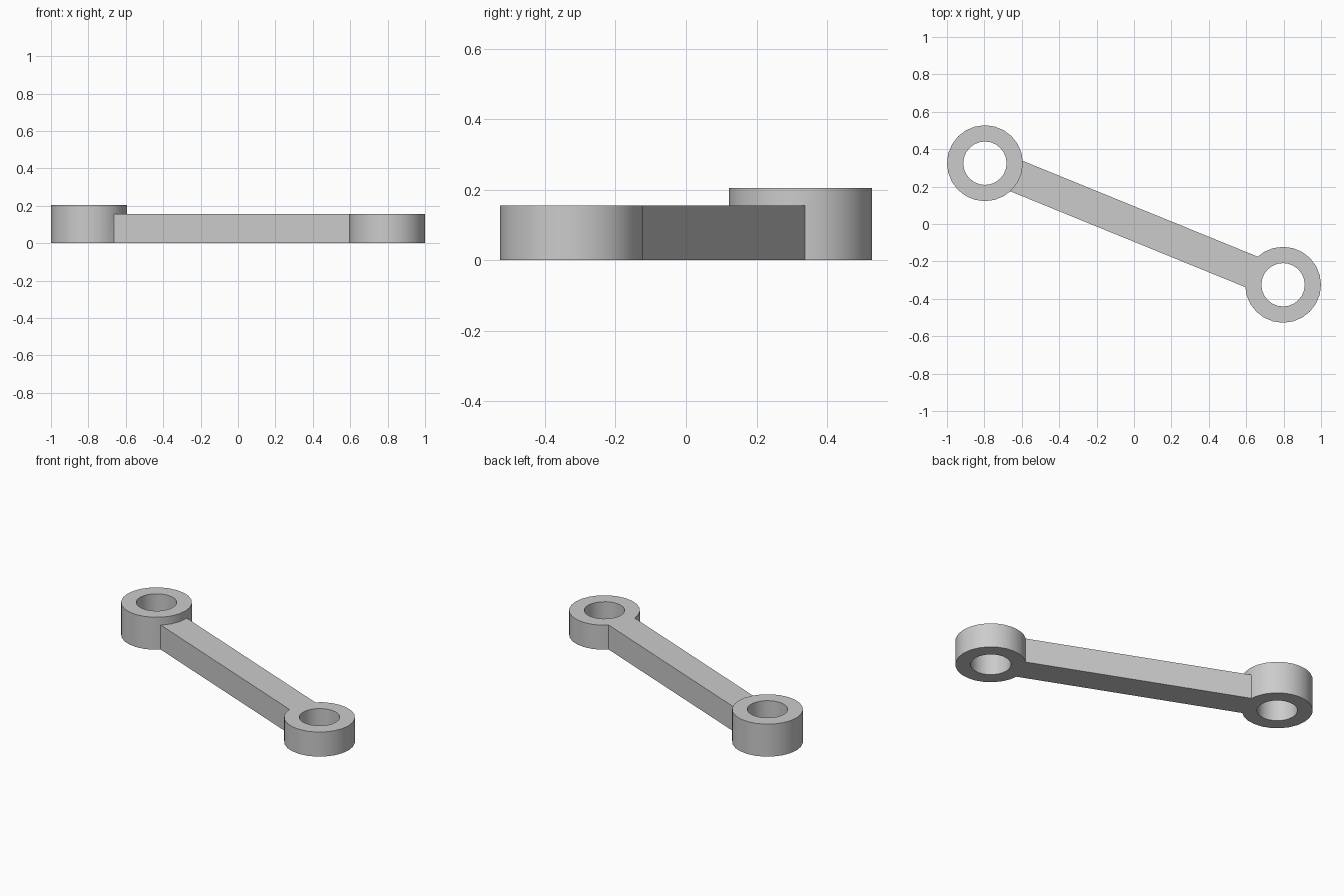
import bpy
import math
from mathutils import Vector

cube = bpy.data.objects.get("Cube")
if cube:
    bpy.data.objects.remove(cube, do_unlink=True)

# Dimensions
HIGH, LOW = 0.205, 0.155
OUTER, BORE = 0.203, 0.116
ARM_WIDTH = 0.176
SIDES = 24
high_end = Vector((-0.797, 0.325, 0))
low_end = -high_end

# One plain grey metal
grey = bpy.data.materials.new("grey metal")
grey.use_nodes = True
grey.diffuse_color = (0.6, 0.6, 0.6, 1)
grey.node_tree.nodes["Principled BSDF"].inputs["Base Color"].default_value = (0.6, 0.6, 0.6, 1)


def cylinder(name, centre, radius, bottom, top):
    bpy.ops.mesh.primitive_cylinder_add(
        vertices=SIDES, radius=radius, depth=top - bottom,
        location=centre + Vector((0, 0, (top + bottom) / 2)))
    obj = bpy.context.object
    obj.name = name
    obj.data.materials.append(grey)
    return obj


def combine(target, other, operation):
    mod = target.modifiers.new(operation.lower(), "BOOLEAN")
    mod.operation = operation
    mod.solver = "EXACT"
    mod.object = other
    bpy.context.view_layer.objects.active = target
    bpy.ops.object.modifier_apply(modifier=mod.name)
    bpy.data.objects.remove(other, do_unlink=True)


# Straight arm between the two boss centres
span = low_end - high_end
bpy.ops.mesh.primitive_cube_add(size=1, location=(0, 0, LOW / 2),
                                rotation=(0, 0, math.atan2(span.y, span.x)))
link = bpy.context.object
link.name = "link_arm"
link.scale = (span.length, ARM_WIDTH, LOW)
bpy.ops.object.transform_apply(location=True, rotation=True, scale=True)
link.data.materials.append(grey)

# Round bosses joined to the arm, then bored through
for name, centre, height in (("tall_boss", high_end, HIGH), ("short_boss", low_end, LOW)):
    combine(link, cylinder(name, centre, OUTER, 0, height), "UNION")
for centre in (high_end, low_end):
    combine(link, cylinder("bore_cutter", centre, BORE, -0.1, 0.4), "DIFFERENCE")

# Smooth round walls, sharp rims and arm edges
bpy.ops.object.select_all(action="DESELECT")
link.select_set(True)
bpy.context.view_layer.objects.active = link
bpy.ops.object.shade_smooth_by_angle(angle=math.radians(30))
